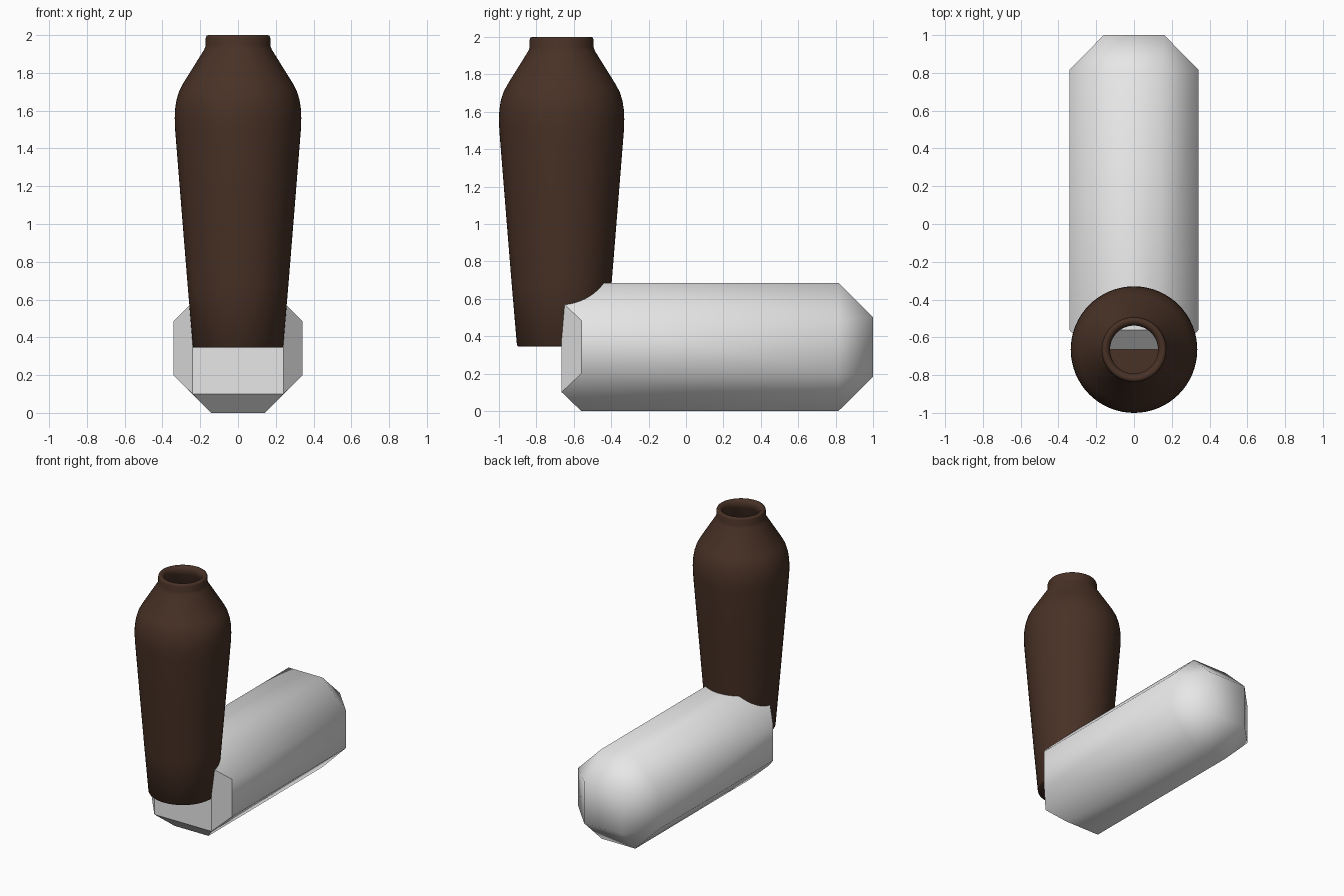
import bpy, bmesh, math

if "Cube" in bpy.data.objects:
    bpy.data.objects.remove(bpy.data.objects["Cube"])


def material(name, rgb):
    m = bpy.data.materials.new(name)
    m.diffuse_color = (*rgb, 1)
    m.use_nodes = True
    m.node_tree.nodes["Principled BSDF"].inputs["Base Color"].default_value = m.diffuse_color
    return m


def make_object(name, bm, mat):
    bmesh.ops.recalc_face_normals(bm, faces=bm.faces)
    me = bpy.data.meshes.new(name)
    bm.to_mesh(me)
    bm.free()
    me.materials.append(mat)
    ob = bpy.data.objects.new(name, me)
    bpy.context.collection.objects.link(ob)
    return ob


brown = material("dark brown", (0.065, 0.031, 0.019))
white = material("off white", (0.8, 0.8, 0.8))

# Hollow vase: outer wall up, over the rounded lip, inner wall down to the floor
VASE_Y = -0.665
profile = [(0, 0.345), (0.232, 0.345), (0.239, 0.352), (0.267, 0.68),
           (0.301, 1.1), (0.333, 1.5), (0.335, 1.56), (0.333, 1.61),
           (0.325, 1.66), (0.311, 1.705), (0.29, 1.745), (0.178, 1.925),
           (0.171, 1.945), (0.171, 1.985), (0.167, 1.996), (0.158, 2.0),
           (0.15, 2.0), (0.138, 1.995), (0.127, 1.975), (0.127, 1.94),
           (0.26, 1.73), (0.305, 1.62), (0.31, 1.53), (0.215, 0.37), (0, 0.37)]
bm = bmesh.new()
pts = [bm.verts.new((r, VASE_Y, z)) for r, z in profile]
edges = [bm.edges.new(p) for p in zip(pts, pts[1:])]
bmesh.ops.spin(bm, geom=pts + edges, cent=(0, VASE_Y, 0), axis=(0, 0, 1),
               angle=math.tau, steps=64, use_duplicate=False)
bmesh.ops.remove_doubles(bm, verts=bm.verts, dist=1e-4)
vase = make_object("vase", bm, brown)

# Chamfered block: square end, two octagonal sections, smaller square end
H, C = 0.3425, 0.2
MID = H - C
bm = bmesh.new()
for sx in (-1, 1):
    for sz in (-1, 1):
        for y, h in ((-0.665, 0.2415), (1.0, 0.16)):
            bm.verts.new((sx * h, y, H + sz * h))
        for y in (-0.56, 0.815):
            bm.verts.new((sx * H, y, H + sz * MID))
            bm.verts.new((sx * MID, y, H + sz * H))
bmesh.ops.convex_hull(bm, input=bm.verts)
bmesh.ops.dissolve_limit(bm, angle_limit=0.02, verts=bm.verts, edges=bm.edges)
block = make_object("block", bm, white)

# Smooth shading; the front end of the block stays crisp
for ob, deg in ((vase, 50), (block, 60)):
    bpy.context.view_layer.objects.active = ob
    bpy.ops.object.select_all(action='DESELECT')
    ob.select_set(True)
    bpy.ops.object.shade_smooth_by_angle(angle=math.radians(deg))
for e in block.data.edges:
    if all(block.data.vertices[i].co.y < -0.5 for i in e.vertices):
        e.use_edge_sharp = True
